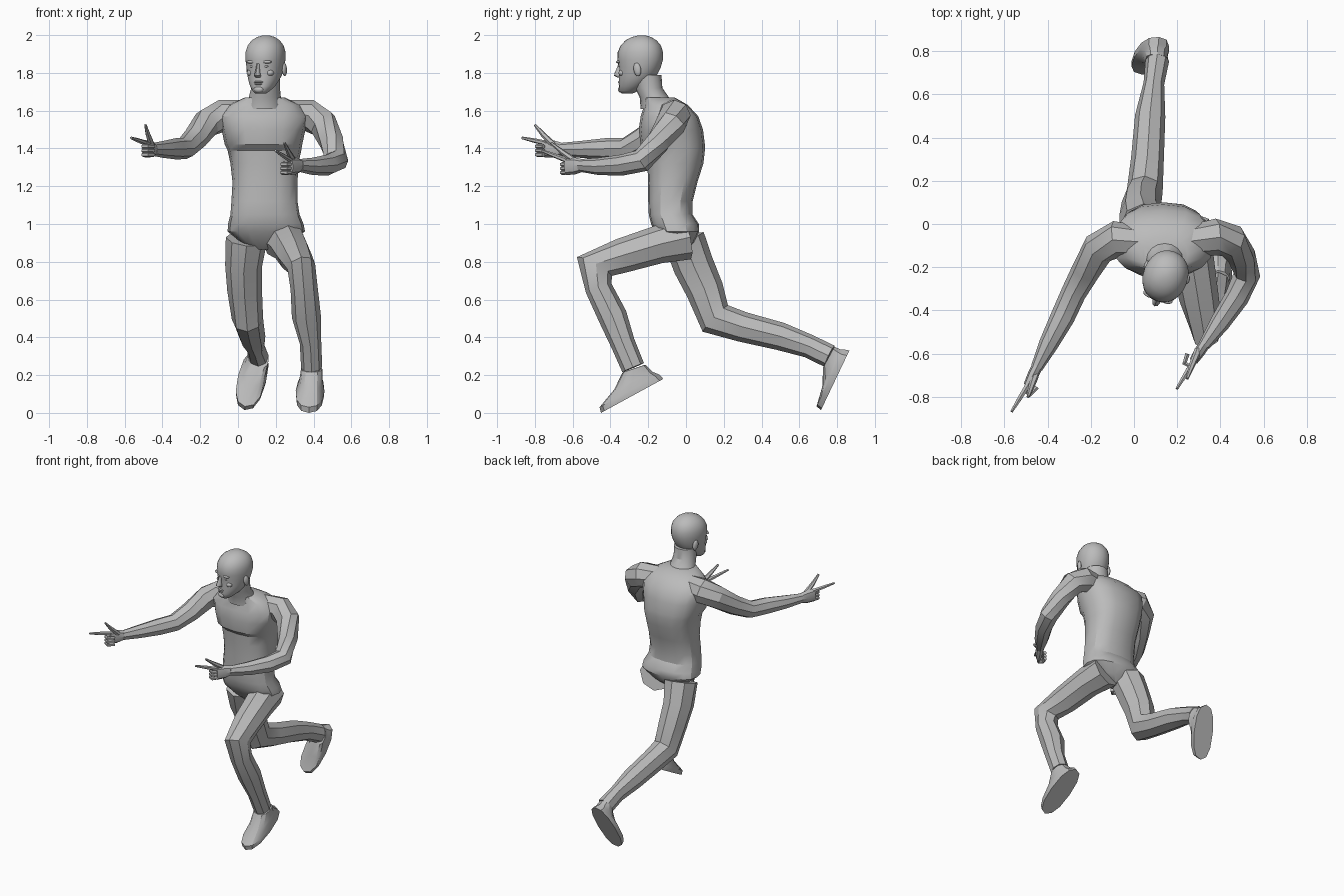
import bpy, bmesh
from math import sin, cos, tau, radians
from mathutils import Vector as V, Matrix

if "Cube" in bpy.data.objects:
    bpy.data.objects.remove(bpy.data.objects["Cube"])

grey = bpy.data.materials.new("plain_grey")
grey.use_nodes = True
GREY = (0.5, 0.5, 0.5, 1)
grey.diffuse_color = GREY
grey.node_tree.nodes["Principled BSDF"].inputs["Base Color"].default_value = GREY


def finish(name, bm, mat=None, angle=30):
    bmesh.ops.recalc_face_normals(bm, faces=bm.faces)
    if mat:
        bm.transform(mat)
    me = bpy.data.meshes.new(name)
    bm.to_mesh(me)
    bm.free()
    me.materials.append(grey)
    ob = bpy.data.objects.new(name, me)
    bpy.context.collection.objects.link(ob)
    bpy.ops.object.select_all(action='DESELECT')
    ob.select_set(True)
    bpy.context.view_layer.objects.active = ob
    bpy.ops.object.shade_smooth_by_angle(angle=radians(angle))
    return ob


def loft(name, rings, n=8, power=1.0, mat=None, angle=30):
    """Skin a list of (centre, u axis, v axis) rings and cap both ends."""
    def sq(c):
        return abs(c) ** power * (1 if c > 0 else -1)
    bm = bmesh.new()
    loops = [[bm.verts.new(c + u * sq(cos(tau * i / n)) + v * sq(sin(tau * i / n)))
              for i in range(n)] for c, u, v in rings]
    for a, b in zip(loops, loops[1:]):
        for i in range(n):
            j = (i + 1) % n
            bm.faces.new((a[i], a[j], b[j], b[i]))
    bm.faces.new(loops[0])
    bm.faces.new(loops[-1])
    return finish(name, bm, mat, angle)


def tube(name, path, hint, n=8):
    """Limb along (x, y, z, radius along hint, other radius) stations."""
    pts = [V(p[:3]) for p in path]
    rings = []
    for i, p in enumerate(path):
        t = V()
        if i:
            t += (pts[i] - pts[i - 1]).normalized()
        if i < len(pts) - 1:
            t += (pts[i + 1] - pts[i]).normalized()
        t.normalize()
        u = (V(hint) - t * t.dot(V(hint))).normalized()
        rings.append((pts[i], u * p[3], t.cross(u) * p[-1]))
    return loft(name, rings, n)


def stack(name, rows, n, power=1.0, mat=None, angle=30):
    """Horizontal rings from (z, x centre, half width, front y, back y)."""
    return loft(name, [(V((x, (f + b) / 2, z)), V((w, 0, 0)), V((0, (b - f) / 2, 0)))
                       for z, x, w, f, b in rows], n, power, mat, angle)


def ball(name, c, r, mat, tilt=0):
    bm = bmesh.new()
    bmesh.ops.create_uvsphere(bm, u_segments=12, v_segments=8, radius=1)
    local = Matrix.Translation(c) @ Matrix.Rotation(tilt, 4, 'X') @ Matrix.Diagonal((*r, 1))
    return finish(name, bm, mat @ local, 60)


# Torso with chest shelf, waist and pelvis
stack("torso", [
    (.865, .13, .04, -.08, .00), (.90, .14, .12, -.12, .04), (.96, .15, .205, -.165, .07),
    (1.0, .147, .20, -.185, .068), (1.05, .143, .183, -.197, .035), (1.12, .14, .175, -.2, .035),
    (1.22, .143, .172, -.2, .06), (1.32, .14, .18, -.205, .092), (1.39, .14, .195, -.21, .10),
    (1.42, .135, .205, -.24, .10), (1.50, .135, .222, -.25, .09), (1.57, .135, .235, -.24, .065),
    (1.63, .14, .19, -.22, .01), (1.67, .142, .105, -.225, -.06)], 16, .82)

# Neck
stack("neck", [(1.61, .14, .105, -.24, -.05), (1.67, .142, .085, -.245, -.09),
               (1.72, .146, .076, -.27, -.125), (1.79, .148, .076, -.28, -.13)], 16)

# Head, turned a little towards its right
HEAD = Matrix.Translation((.148, -.235, 0)) @ Matrix.Rotation(radians(-20), 4, 'Z')
stack("head", [
    (1.692, 0, .03, -.112, -.05), (1.705, 0, .045, -.122, -.02), (1.73, 0, .066, -.122, .02),
    (1.76, 0, .08, -.122, .055), (1.79, 0, .09, -.122, .082), (1.83, 0, .097, -.122, .102),
    (1.87, 0, .103, -.13, .114), (1.91, 0, .103, -.128, .114), (1.945, 0, .093, -.112, .103),
    (1.972, 0, .073, -.086, .08), (1.99, 0, .046, -.052, .05), (1.999, 0, .015, -.015, .018)],
    24, .95, HEAD, 60)

# Face
loft("nose", [(V((0, y, z)), V((w, 0, 0)), V((0, d, 0))) for y, z, w, d in (
    (-.118, 1.85, .009, .012), (-.126, 1.825, .010, .014), (-.13, 1.80, .014, .022),
    (-.13, 1.785, .019, .025), (-.122, 1.776, .014, .014))], 8, 1, HEAD, 50)
ball("upper_lip", (0, -.117, 1.752), (.027, .014, .006), HEAD)
ball("lower_lip", (0, -.116, 1.741), (.023, .013, .006), HEAD)
ball("chin", (0, -.112, 1.712), (.028, .018, .018), HEAD)
for side, word in ((-1, "right"), (1, "left")):
    ball(word + "_brow", (side * .04, -.108, 1.858), (.032, .018, .009), HEAD)
    ball(word + "_eye", (side * .038, -.106, 1.835), (.015, .011, .007), HEAD)
    ball(word + "_cheek", (side * .052, -.088, 1.80), (.024, .022, .018), HEAD)
    ball(word + "_ear", (side * .1, .012, 1.818), (.012, .021, .036), HEAD, radians(10))

# Arms, running out from under the trapezius
tube("right_arm", [
    (.06, -.085, 1.585, .07), (-.08, -.07, 1.575, .085), (-.165, -.115, 1.535, .078),
    (-.225, -.22, 1.455, .066), (-.28, -.32, 1.40, .058), (-.33, -.43, 1.398, .056),
    (-.395, -.555, 1.395, .045), (-.45, -.665, 1.395, .034, .028)], (0, 0, 1))
tube("left_arm", [
    (.22, -.085, 1.585, .07), (.375, -.06, 1.575, .085), (.45, -.08, 1.53, .08),
    (.498, -.15, 1.43, .066), (.522, -.235, 1.335, .062), (.475, -.34, 1.312, .056),
    (.395, -.46, 1.305, .046), (.325, -.56, 1.31, .034, .028)], (0, 0, 1))


def hand(word, wrist, knuckle, index_tip, thumb_tip, inward):
    """Palm, three curled fingers, a pointing index and a raised thumb."""
    wrist, knuckle = V(wrist), V(knuckle)
    f = (knuckle - wrist).normalized()
    p = (V(inward) - f * f.dot(V(inward))).normalized()
    up = V((0, 0, 1))
    mid = wrist.lerp(knuckle, .45)
    tube(word + "_palm", [(*wrist, .034, .026), (*mid, .045, .026),
                          (*knuckle, .046, .02)], up)
    for i, finger in enumerate(("middle", "ring", "little")):
        b = knuckle + up * (.012 - .022 * i) - f * .006
        path = [b, b + f * .034 + p * .004, b + f * .036 + p * .03, b + p * .042 - f * .008]
        tube(f"{word}_{finger}_finger", [(*q, .012) for q in path], up, 6)
    a = knuckle + up * .03 - f * .01
    tip = V(index_tip)
    tube(word + "_index_finger", [(*a, .014), (*a.lerp(tip, .5), .012), (*tip, .007)], up, 6)
    a, tip = mid + up * .022 + p * .01, V(thumb_tip)
    m = a.lerp(tip, .5) + f * .005
    tube(word + "_thumb", [(*a, .018), (*m, .014), (*tip, .007)], p, 6)


hand("right", (-.445, -.655, 1.395), (-.492, -.748, 1.398), (-.566, -.868, 1.456),
     (-.49, -.80, 1.525), (1, 0, 0))
hand("left", (.33, -.55, 1.31), (.275, -.635, 1.305), (.198, -.762, 1.388),
     (.245, -.715, 1.43), (-1, 0, 0))

# Legs: left one striding forward, right one trailing
tube("left_leg", [
    (.235, 0, .925, .115), (.268, -.15, .89, .10), (.30, -.34, .832, .092),
    (.335, -.485, .775, .075, .105), (.35, -.462, .66, .072), (.362, -.388, .51, .077),
    (.384, -.335, .37, .057, .065), (.39, -.28, .24, .056, .062)], (1, 0, 0))
tube("right_leg", [
    (.045, -.01, .92, .11), (.03, .04, .78, .098, .108), (.035, .10, .65, .092, .1),
    (.05, .155, .50, .083, .097), (.062, .30, .455, .076, .08), (.075, .50, .405, .07, .074),
    (.092, .65, .353, .048, .062), (.108, .76, .30, .055, .062)], (1, 0, 0))


def foot(name, ankle, heel, toe, top):
    """Skin from the ankle ring down to a long flat sole."""
    ankle, heel, toe = V(ankle), V(heel), V(toe)
    along = (toe - heel) / 2
    side = V((1, 0, 0)) - along * (along.x / along.length_squared)
    side.normalize()
    up = side.cross(along).normalized()
    if up.dot(ankle - heel) < 0:
        up.negate()
    c = (heel + toe) / 2
    loft(name, [(ankle, side * .056, V(top)),
                (ankle.lerp(c, .45), side * .062, V(top).lerp(along, .4)),
                (c + up * .03, side * .076, along * .96),
                (c, side * .074, along)], 12, .85)


foot("left_foot", (.39, -.275, .235), (.388, -.12, .18), (.375, -.45, .0), (0, -.06, -.02))
foot("right_foot", (.108, .755, .295), (.115, .865, .33), (.035, .715, .015), (0, -.03, -.055))
